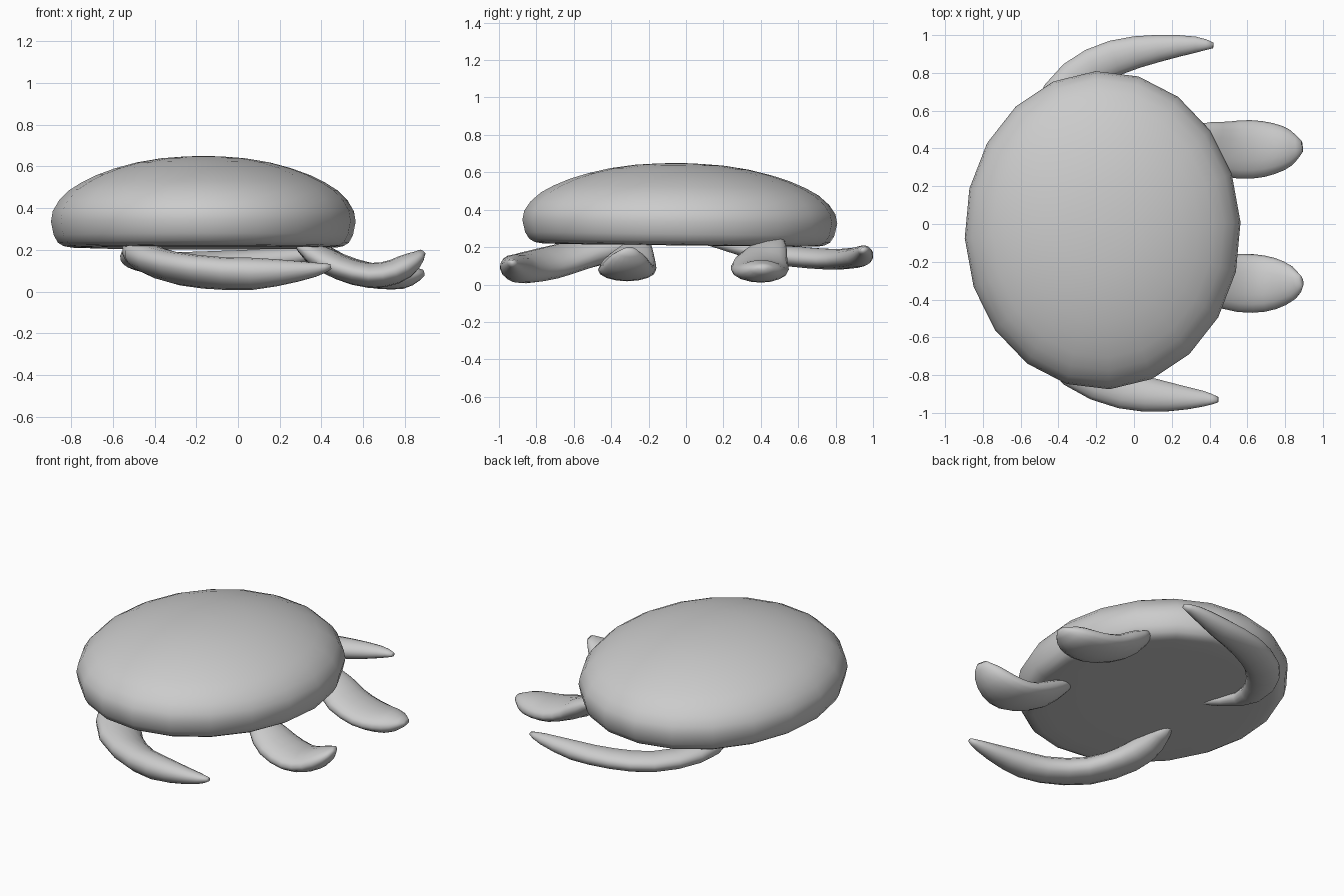
import bpy, bmesh, math
from mathutils import Vector

if "Cube" in bpy.data.objects:
    bpy.data.objects.remove(bpy.data.objects["Cube"])


def build(name, rings, cap_angle=75):
    """Loft closed rings of points, cap both ends, smooth shade."""
    bm = bmesh.new()
    loops = [[bm.verts.new(p) for p in r] for r in rings]
    for a, b in zip(loops, loops[1:]):
        n = len(a)
        for i in range(n):
            bm.faces.new((a[i], a[(i + 1) % n], b[(i + 1) % n], b[i]))
    for loop in (loops[0], loops[-1]):
        mid = bm.verts.new(sum((v.co for v in loop), Vector()) / len(loop))
        for i in range(len(loop)):
            bm.faces.new((loop[i], loop[(i + 1) % len(loop)], mid))
    bmesh.ops.recalc_face_normals(bm, faces=bm.faces)
    me = bpy.data.meshes.new(name)
    bm.to_mesh(me)
    bm.free()
    ob = bpy.data.objects.new(name, me)
    bpy.context.collection.objects.link(ob)
    bpy.context.view_layer.objects.active = ob
    ob.select_set(True)
    bpy.ops.object.shade_smooth_by_angle(angle=math.radians(cap_angle))
    ob.select_set(False)


def spline(keys, steps):
    """Catmull-Rom interpolation through key rows."""
    rows = [Vector(k) for k in keys]
    rows = [rows[0] * 2 - rows[1]] + rows + [rows[-1] * 2 - rows[-2]]
    out = []
    for i in range(1, len(rows) - 2):
        a, b, c, d = rows[i - 1:i + 3]
        for s in range(steps):
            t = s / steps
            out.append((b * 2 + (c - a) * t + (a * 2 - b * 5 + c * 4 - d) * t * t
                        + (b * 3 - a - c * 3 + d) * t ** 3) * 0.5)
    return out + [rows[-2]]


def flipper(name, keys, out_sign, thick, ratio, tilt, steps=2, sides=16):
    """keys: x, y, z, half width. tilt lowers the edge on the outer side."""
    pts = [(Vector(v[:3]), v[3]) for v in spline(keys, steps)]
    last = len(pts) - 1
    rings = []
    for i, (c, w) in enumerate(pts):
        t = (pts[min(i + 1, last)][0] - pts[max(i - 1, 0)][0]).normalized()
        side = t.cross(Vector((0, 0, out_sign))).normalized()
        # outer side points away from the body for both orientations
        if out_sign * side.dot(Vector((-t.y, t.x, 0))) < 0:
            side = -side
        side = (side - Vector((0, 0, tilt))).normalized()
        up = side.cross(t).normalized()
        w = max(w, 0.012)
        h = min(thick, w * ratio)
        rings.append([c + side * w * math.cos(a) + up * h * math.sin(a)
                      for a in (2 * math.pi * k / sides for k in range(sides))])
    build(name, rings)


# Shell: oval dome with rounded rim and flat belly, leaning slightly to the back
profile = [(0.4, 0.209), (0.75, 0.209), (0.88, 0.212), (0.92, 0.218), (0.955, 0.234),
           (0.982, 0.27), (1.0, 0.335), (0.988, 0.385), (0.948, 0.435), (0.88, 0.485),
           (0.8, 0.522), (0.7, 0.558), (0.58, 0.59), (0.44, 0.618), (0.28, 0.638),
           (0.14, 0.646), (0.04, 0.649)]
N = 20
angles = [2 * math.pi * k / N + 0.05 for k in range(N)]
build("shell", [[(-0.166 + 0.731 * r * math.cos(a), -0.033 + 0.843 * r * math.sin(a),
                  z - 0.01 * r * math.sin(a)) for a in angles] for r, z in profile])

# Front flippers: long blades sweeping outward and back
flipper("front_flipper_a", [
    (-0.45, -0.22, 0.235, 0.03), (-0.46, -0.38, 0.20, 0.08), (-0.43, -0.56, 0.16, 0.125),
    (-0.29, -0.75, 0.11, 0.135), (-0.05, -0.875, 0.085, 0.11), (0.18, -0.915, 0.09, 0.08),
    (0.37, -0.925, 0.105, 0.042), (0.445, -0.93, 0.12, 0.015)], -1, 0.075, 0.8, -0.3)
flipper("front_flipper_b", [
    (-0.41, 0.12, 0.225, 0.02), (-0.50, 0.34, 0.18, 0.05), (-0.46, 0.57, 0.15, 0.09),
    (-0.31, 0.77, 0.135, 0.10), (-0.10, 0.88, 0.14, 0.095), (0.13, 0.93, 0.15, 0.072),
    (0.33, 0.95, 0.175, 0.042), (0.42, 0.945, 0.185, 0.015)], 1, 0.055, 0.8, -0.1)

# Hind flippers: short rounded paddles
flipper("hind_flipper_a", [
    (0.28, -0.23, 0.245, 0.04), (0.37, -0.27, 0.18, 0.10), (0.49, -0.305, 0.115, 0.145),
    (0.63, -0.315, 0.077, 0.155), (0.75, -0.315, 0.095, 0.135), (0.84, -0.31, 0.147, 0.09),
    (0.885, -0.30, 0.19, 0.03)], -1, 0.06, 0.5, 0.0)
flipper("hind_flipper_b", [
    (0.29, 0.48, 0.245, 0.05), (0.37, 0.44, 0.185, 0.11), (0.48, 0.40, 0.125, 0.145),
    (0.62, 0.395, 0.08, 0.155), (0.74, 0.40, 0.07, 0.135), (0.83, 0.405, 0.077, 0.095),
    (0.89, 0.41, 0.09, 0.03)], 1, 0.06, 0.5, 0.0)
